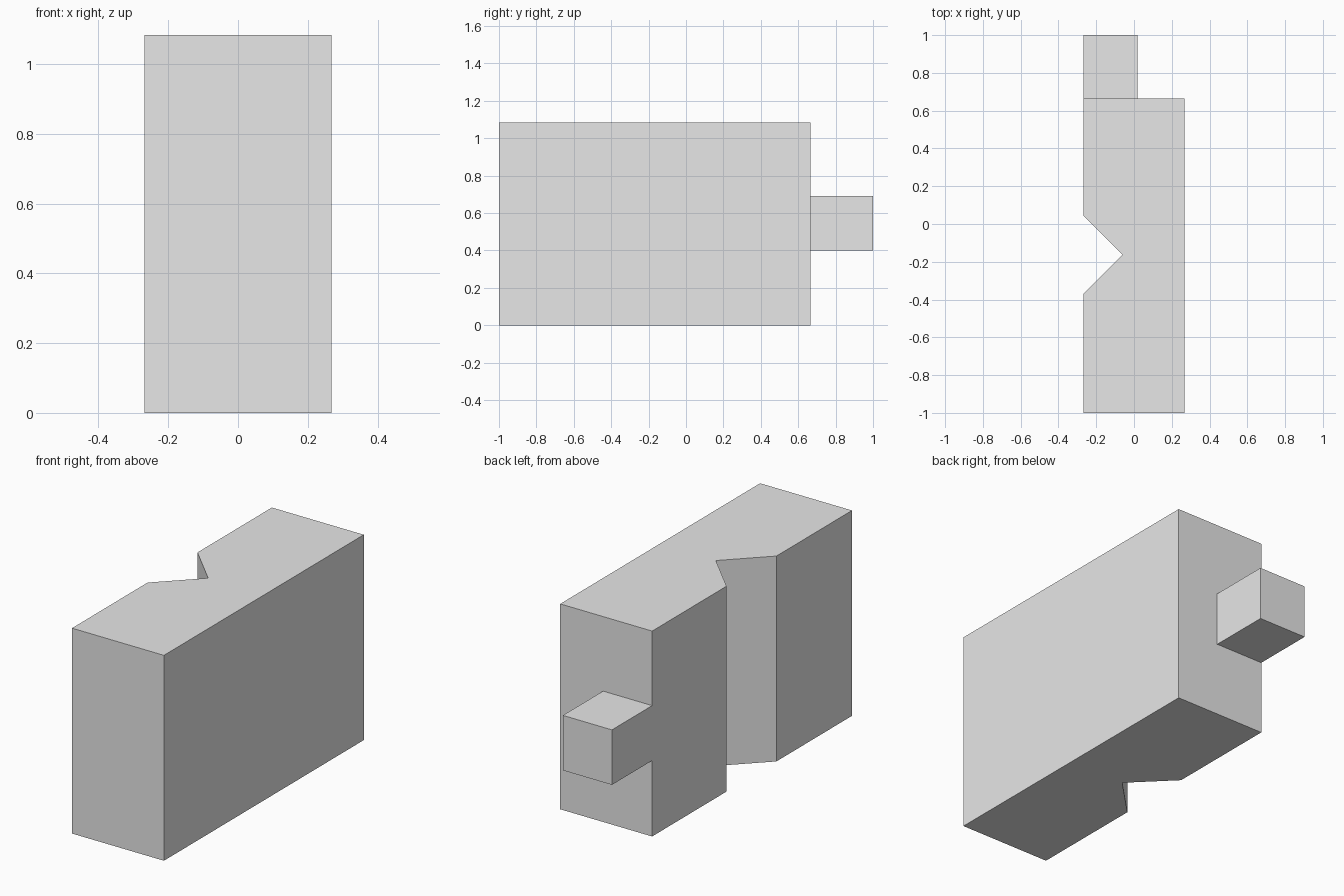
import bpy
import bmesh

# Remove the default cube
old = bpy.data.objects.get("Cube")
if old:
    bpy.data.objects.remove(old, do_unlink=True)

# Single flat colour
grey = bpy.data.materials.new("light_grey")
grey.use_nodes = True
colour = (0.8, 0.8, 0.8, 1.0)
grey.diffuse_color = colour
grey.node_tree.nodes["Principled BSDF"].inputs["Base Color"].default_value = colour


def extrude_outline(name, outline, bottom, top):
    """Extrude a flat outline in x, y from bottom to top."""
    bm = bmesh.new()
    base = bm.faces.new([bm.verts.new((x, y, bottom)) for x, y in outline])
    result = bmesh.ops.extrude_face_region(bm, geom=[base], use_keep_orig=True)
    raised = [v for v in result["geom"] if isinstance(v, bmesh.types.BMVert)]
    bmesh.ops.translate(bm, verts=raised, vec=(0, 0, top - bottom))
    bmesh.ops.recalc_face_normals(bm, faces=bm.faces)
    mesh = bpy.data.meshes.new(name)
    bm.to_mesh(mesh)
    bm.free()
    mesh.materials.append(grey)
    obj = bpy.data.objects.new(name, mesh)
    bpy.context.collection.objects.link(obj)
    return obj


side = 0.268
back = 0.665

# Main block with a right-angled notch down one side
extrude_outline("notched_block", [
    (-side, -1), (side, -1), (side, back), (-side, back),
    (-side, 0.045), (-0.06, -0.163), (-side, -0.371),
], 0, 1.083)

# Square peg at the back, flush with the notched side
extrude_outline("back_peg", [
    (-side, back), (0.018, back), (0.018, 1), (-side, 1),
], 0.4, 0.69)
